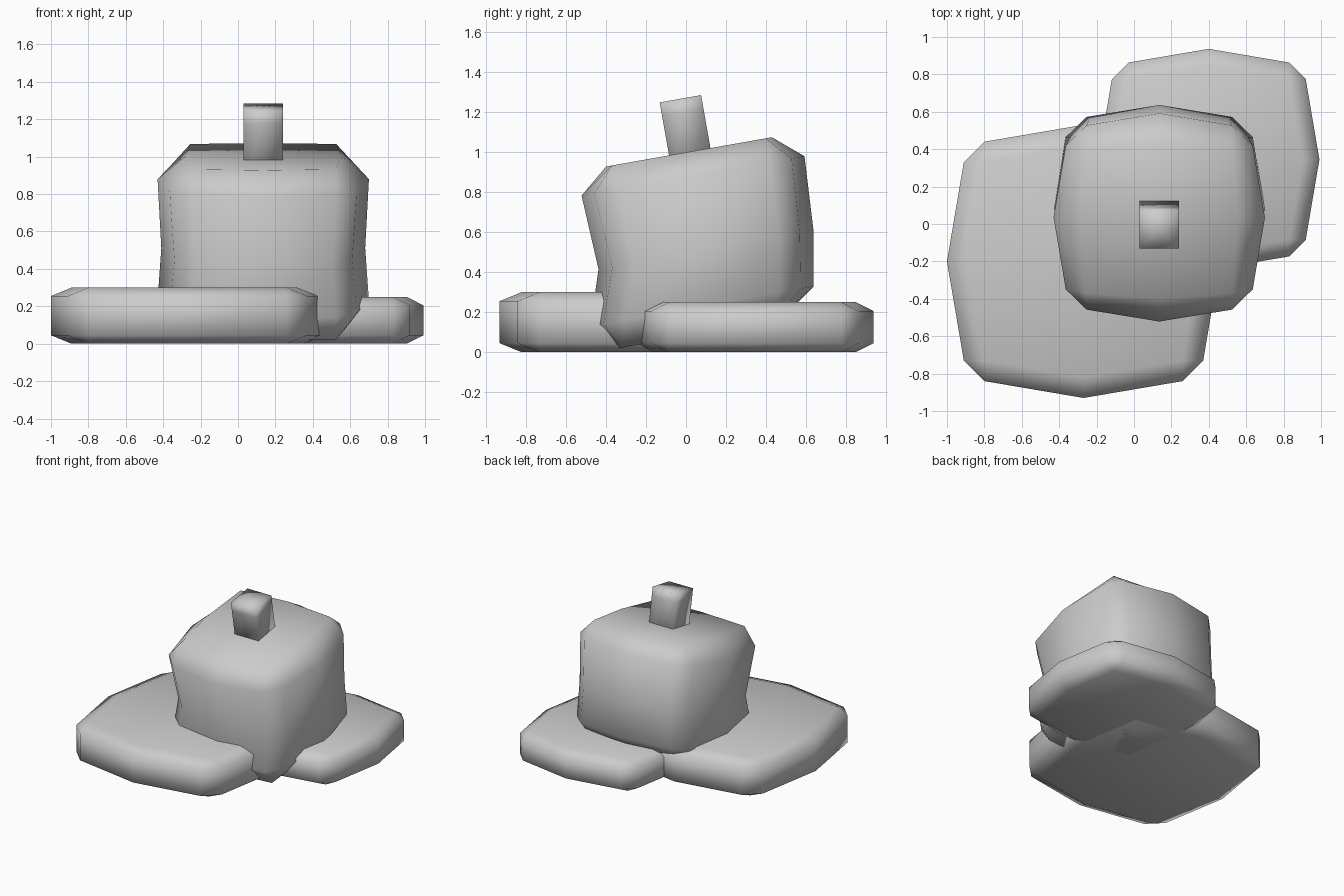
import bpy, bmesh, math
from mathutils import Vector, Matrix

cube = bpy.data.objects.get("Cube")
if cube:
    bpy.data.objects.remove(cube)

grey = bpy.data.materials.new("plain_grey")
grey.use_nodes = True
grey.diffuse_color = (0.6, 0.6, 0.6, 1)
grey.node_tree.nodes["Principled BSDF"].inputs["Base Color"].default_value = (0.6, 0.6, 0.6, 1)


def outline(mid, far, near):
    """Bulging square with cut corners: side middle, then both corner points, four times."""
    points = []
    for k in range(4):
        turn = Matrix.Rotation(k * math.pi / 2, 3, 'Z')
        points += [turn @ Vector(p) for p in ((mid, 0, 0), (far, near, 0), (near, far, 0))]
    return points


def loft(name, rings, angle):
    """Stack rings of (centre, tilt in degrees, outline) and close both ends with fans."""
    bm = bmesh.new()
    loops, centres = [], []
    for centre, tilt, points in rings:
        turn = Matrix.Rotation(math.radians(tilt), 3, 'X')
        loops.append([bm.verts.new(Vector(centre) + turn @ p) for p in points])
        centres.append(centre)
    count = len(loops[0])
    for low, high in zip(loops, loops[1:]):
        for i in range(count):
            j = (i + 1) % count
            bm.faces.new((low[i], low[j], high[j], high[i]))
    for loop, centre in ((loops[0], centres[0]), (loops[-1], centres[-1])):
        hub = bm.verts.new(centre)
        for i in range(count):
            bm.faces.new((loop[i], loop[(i + 1) % count], hub))
    bmesh.ops.remove_doubles(bm, verts=bm.verts, dist=0.0005)
    bmesh.ops.recalc_face_normals(bm, faces=bm.faces)
    mesh = bpy.data.meshes.new(name)
    bm.to_mesh(mesh)
    bm.free()
    mesh.materials.append(grey)
    obj = bpy.data.objects.new(name, mesh)
    bpy.context.collection.objects.link(obj)
    bpy.ops.object.select_all(action='DESELECT')
    obj.select_set(True)
    bpy.context.view_layer.objects.active = obj
    bpy.ops.object.shade_smooth_by_angle(angle=math.radians(angle))


def slab(name, x, y, size, height):
    wall = outline(0.73 * size, 0.64 * size, 0.53 * size)
    cap = outline(0.62 * size, 0.53 * size, 0.53 * size)
    edge = 0.045
    loft(name, [((x, y, 0), 0, cap), ((x, y, edge), 0, wall),
                ((x, y, height - edge), 0, wall), ((x, y, height), 0, cap)], 80)


# Two flat base slabs, offset diagonally
slab("front_slab", -0.27, -0.2, 1, 0.3)
slab("back_slab", 0.4, 0.345, 0.81, 0.25)

# Leaning body with a slight waist
wide = outline(0.565, 0.5, 0.39)
waist = outline(0.545, 0.475, 0.37)
body_cap = outline(0.42, 0.39, 0.39)
cx = 0.135
loft("body", [((cx, 0.06, 0.09), 10, body_cap), ((cx, 0.08, 0.23), 10, wide),
              ((cx, 0.1, 0.51), 10, waist), ((cx, 0.035, 0.88), 10, wide),
              ((cx, 0.015, 1.0), 10, body_cap)], 80)

# Square stem on top, leaning with the body
stem = outline(0.105, 0.105, 0.105)
top = Vector((cx, -0.028, 1.265))
axis = Matrix.Rotation(math.radians(10), 3, 'X') @ Vector((0, 0, 1))
loft("stem", [(top - axis * d, 10, stem) for d in (0.4, 0.07, 0)], 120)
